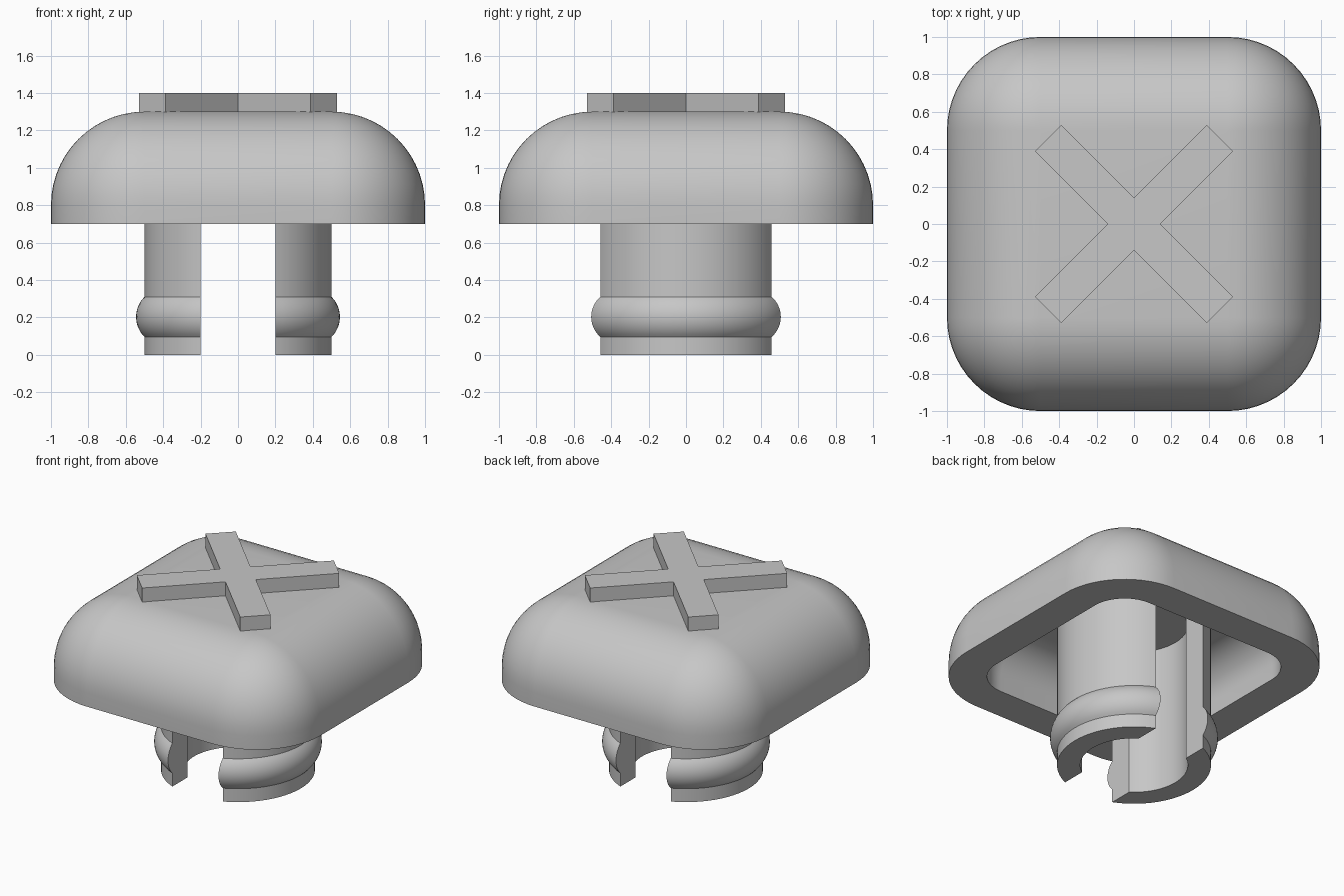
import bpy
import bmesh
from math import acos, asin, cos, sin, pi, radians

cube = bpy.data.objects.get("Cube")
if cube:
    bpy.data.objects.remove(cube, do_unlink=True)

grey = bpy.data.materials.new("plain_grey")
grey.use_nodes = True
colour = (0.57, 0.57, 0.57, 1)
grey.diffuse_color = colour
grey.node_tree.nodes["Principled BSDF"].inputs["Base Color"].default_value = colour


def loft(name, rings):
    """Skin closed rings of equal length and close both ends."""
    bm = bmesh.new()
    loops = [[bm.verts.new(p) for p in ring] for ring in rings]
    n = len(loops[0])
    for a, b in zip(loops, loops[1:]):
        for i in range(n):
            j = (i + 1) % n
            bm.faces.new((a[i], a[j], b[j], b[i]))
    bm.faces.new(loops[0])
    bm.faces.new(loops[-1])
    bmesh.ops.remove_doubles(bm, verts=bm.verts, dist=1e-5)
    bmesh.ops.recalc_face_normals(bm, faces=bm.faces)
    mesh = bpy.data.meshes.new(name)
    bm.to_mesh(mesh)
    bm.free()
    mesh.materials.append(grey)
    obj = bpy.data.objects.new(name, mesh)
    bpy.context.collection.objects.link(obj)
    bpy.ops.object.select_all(action='DESELECT')
    obj.select_set(True)
    bpy.context.view_layer.objects.active = obj
    bpy.ops.object.shade_smooth_by_angle(angle=radians(30))
    return obj


def rounded_square(radius, z, core=0.5, steps=14):
    """Square of half-width core + radius with round corners."""
    ring = []
    for k, (sx, sy) in enumerate(((1, 1), (-1, 1), (-1, -1), (1, -1))):
        for i in range(steps + 1):
            a = (k + i / steps) * pi / 2
            ring.append((sx * core + radius * cos(a), sy * core + radius * sin(a), z))
    return ring


def fillet(radius, z, steps=14):
    """Quarter-round profile from the flat top down to the wall."""
    turns = [i / steps * pi / 2 for i in range(steps + 1)]
    return [(radius * sin(a), z + radius * cos(a)) for a in turns]


# Hollow domed cap: outer skin, flat rim, inner skin
cap_profile = fillet(0.5, 0.8) + [(0.5, 0.7), (0.25, 0.7)] + fillet(0.25, 0.8)[::-1]
loft("cap", [rounded_square(r, z) for r, z in cap_profile])


# Split plug: two tube halves with a rounded snap ridge
GAP, TUBE, BORE = 0.2, 0.5, 0.35


def leg_section(side, radius, z, steps=32):
    ring = []
    for r, turn in ((radius, 1), (BORE, -1)):
        limit = acos(GAP / r)
        for i in range(steps + 1):
            a = turn * limit * (2 * i / steps - 1)
            ring.append((side * r * cos(a), r * sin(a), z))
    return ring


ridge_centre, ridge_radius, ridge_z = 0.395, 0.15, 0.203
spread = acos((TUBE - ridge_centre) / ridge_radius)
leg_profile = [(TUBE, 0)]
for i in range(13):
    a = spread * (i / 6 - 1)
    leg_profile.append((ridge_centre + ridge_radius * cos(a), ridge_z + ridge_radius * sin(a)))
leg_profile.append((TUBE, 1.06))

for side, label in ((1, "left"), (-1, "right")):
    loft(label + "_clip_leg", [leg_section(side, r, z) for r, z in leg_profile])


# Raised diagonal cross on the cap
def cross_outline(z, half=0.1, reach=0.65):
    ring = []
    for k in range(4):
        a = pi / 4 + k * pi / 2
        for u, v in ((reach, -half), (reach, half), (half, half)):
            ring.append((u * cos(a) - v * sin(a), u * sin(a) + v * cos(a), z))
    return ring


loft("raised_cross", [cross_outline(1.295), cross_outline(1.4)])
